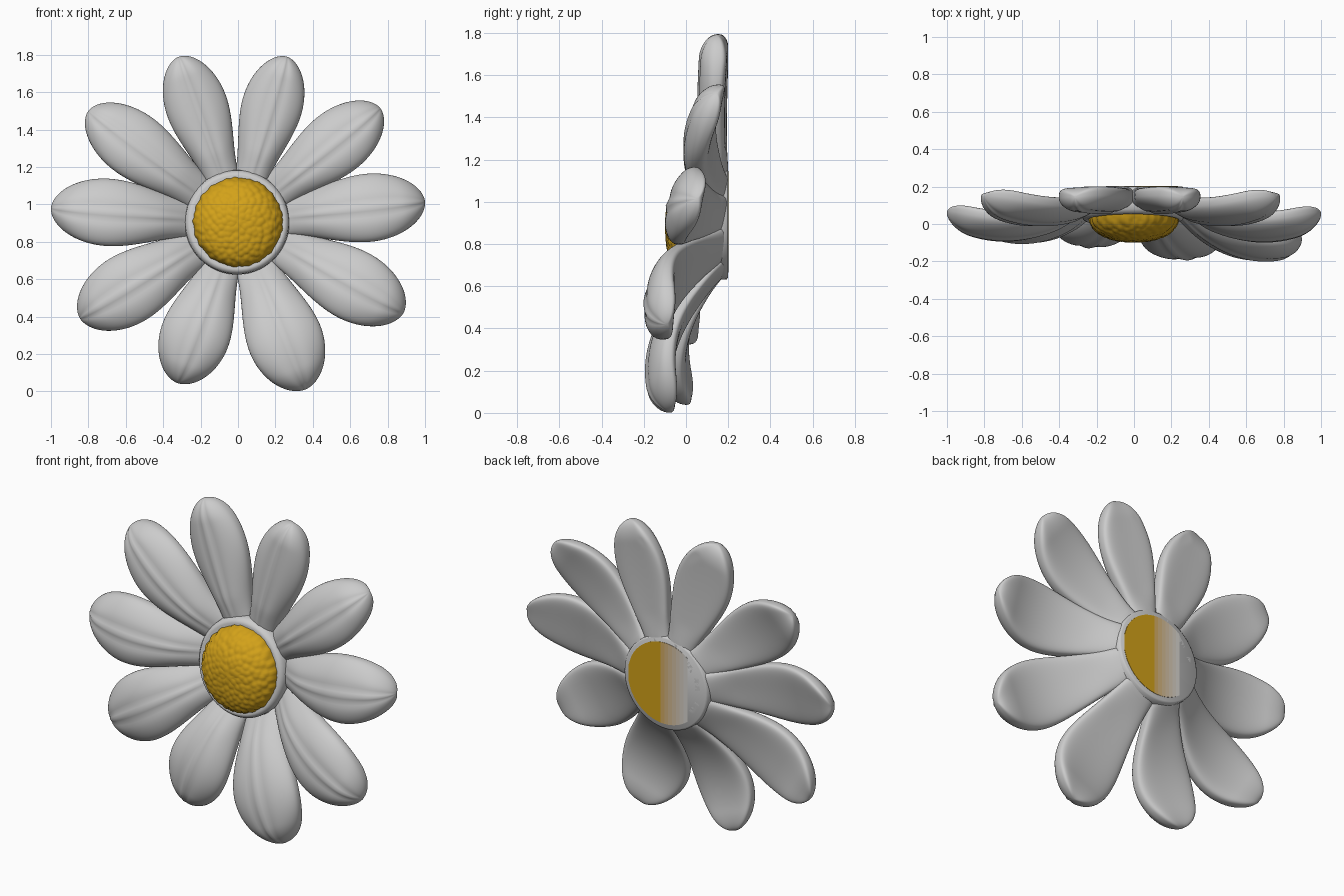
import bpy, math, random
from mathutils import Vector, kdtree

if "Cube" in bpy.data.objects:
    bpy.data.objects.remove(bpy.data.objects["Cube"])

random.seed(4)
CZ = 0.905          # height of the flower centre
BACK = 0.2          # flat back plane


def material(name, color):
    m = bpy.data.materials.new(name)
    m.diffuse_color = (*color, 1)
    m.use_nodes = True
    m.node_tree.nodes["Principled BSDF"].inputs["Base Color"].default_value = m.diffuse_color
    return m


YELLOW = (0.65, 0.36, 0.01)
GREY = (0.7, 0.7, 0.68)
yellow = material("pollen_yellow", YELLOW)


def make_object(name, verts, faces, mat=None):
    me = bpy.data.meshes.new(name)
    me.from_pydata(verts, [], faces)
    ob = bpy.data.objects.new(name, me)
    bpy.context.collection.objects.link(ob)
    if mat:
        me.materials.append(mat)
    bpy.ops.object.select_all(action='DESELECT')
    ob.select_set(True)
    bpy.context.view_layer.objects.active = ob
    bpy.ops.object.mode_set(mode='EDIT')
    bpy.ops.mesh.select_all(action='SELECT')
    bpy.ops.mesh.normals_make_consistent(inside=False)
    bpy.ops.object.mode_set(mode='OBJECT')
    bpy.ops.object.shade_smooth_by_angle(angle=math.radians(60))
    return ob


def skin(rings):
    """Join equal-length vertex rings into a closed tube."""
    n = len(rings[0])
    verts = [v for r in rings for v in r]
    faces = [(i * n + j, i * n + (j + 1) % n, (i + 1) * n + (j + 1) % n, (i + 1) * n + j)
             for i in range(len(rings) - 1) for j in range(n)]
    faces += [tuple(range(n)), tuple(range(len(verts) - n, len(verts)))]
    return verts, faces


def taper(t, start, power):
    """1 until start, then rounding down to 0 at t = 1."""
    if t <= start:
        return 1.0
    return max(0.0, 1 - ((t - start) / (1 - start)) ** 2) ** power


def petal(name, tip_x, tip_z, half_width, y_mid, y_tip, lean):
    axis = Vector((tip_x, 0, tip_z - CZ))
    length = axis.length
    axis.normalize()
    side = Vector((-axis.z, 0, axis.x))
    side.y = lean * side.z                   # upper edge leans back
    y_base = 0.135
    y_ctrl = (y_mid - 0.2 * y_base - 0.3 * y_tip) / 0.5
    rings, steps, n = [], 40, 64
    for i in range(steps + 1):
        t = math.sin(i / steps * math.pi / 2) * 0.9997
        r = 0.2 + (length - 0.2) * t
        b = max(0, (r - 0.24) / (length - 0.24))
        yc = (1 - b) ** 2 * y_base + 2 * b * (1 - b) * y_ctrl + b * b * y_tip
        s = min(1, t / 0.62)
        s = s * s * (3 - 2 * s)
        w = half_width * (0.53 + 0.47 * s) * taper(t, 0.62, 0.54)
        round_tip = taper(t, 0.84, 0.5)
        h = 0.066 * round_tip
        grow = min(1, t / 0.25)              # slimmer front where it meets the ring
        ring = []
        for j in range(n):
            a = 2 * math.pi * j / n
            u, v = math.cos(a), math.sin(a)
            v = math.copysign(abs(v) ** 0.72, v)
            y = h * v * (1.05 if v > 0 else 0.75 + 0.25 * grow)
            y += 0.03 * (u * u - 0.35) * round_tip * grow
            if v < 0:                        # raised vein between two grooves
                y += round_tip * grow * (0.015 * math.exp(-(u / 0.30) ** 2)
                                         - 0.015 * math.exp(-(u / 0.13) ** 2))
            p = axis * r + side * (w * u)
            ring.append((p.x, min(BACK, p.y + yc + y), p.z + CZ))
        rings.append(ring)
    return make_object(name, *skin(rings))


# Petals, clockwise from top: tip x, tip z, half width, y at middle, y at tip, lean
PETALS = [
    (0.26, 1.79, 0.162, 0.13, 0.145, 0.2), (0.76, 1.515, 0.172, 0.065, 0.145, 0.2),
    (1.00, 1.015, 0.182, -0.02, 0.055, 0.2), (0.885, 0.42, 0.190, -0.11, -0.09, 0.1),
    (0.36, 0.01, 0.202, -0.105, -0.08, 0.2), (-0.325, 0.045, 0.186, -0.05, 0.0, 0.2),
    (-0.845, 0.39, 0.190, -0.03, 0.035, 0.1), (-1.00, 0.98, 0.18, -0.015, 0.06, 0.2),
    (-0.80, 1.50, 0.174, 0.065, 0.145, 0.2), (-0.315, 1.79, 0.166, 0.13, 0.145, 0.2)]
for k, p in enumerate(PETALS):
    petal(f"petal_{k + 1:02d}", *p)

# Pale receptacle ring behind the dome, flat at the back
rings = []
for r, y in [(0.262, 0.2), (0.272, 0.193), (0.275, 0.15), (0.28, 0.07),
             (0.276, 0.04), (0.265, 0.025), (0.25, 0.018), (0.22, 0.03)]:
    ring = []
    for j in range(64):
        a = 2 * math.pi * j / 64
        lean = 0.14 * r * math.sin(a) if y < 0.1 else 0
        ring.append((r * math.cos(a) - 0.005, y + lean, CZ + r * math.sin(a)))
    rings.append(ring)
make_object("receptacle", *skin(rings))

# Bumpy yellow dome: swollen florets on a loose spiral seed pattern
R, DEPTH = 0.237, 0.145
SEEDS = 170
tree = kdtree.KDTree(SEEDS)
for k in range(SEEDS):
    r, a = math.sqrt((k + 0.5) / SEEDS), k * math.radians(137.508)
    jx, jy = random.uniform(-0.035, 0.035), random.uniform(-0.035, 0.035)
    tree.insert(Vector((r * math.cos(a) + jx, r * math.sin(a) + jy, 0)), k)
tree.balance()
rings = []
for i in range(49):
    f = i / 48 * math.pi / 2
    r = max(0.002, math.cos(f))
    ring = []
    for j in range(128):
        a = 2 * math.pi * j / 128
        d = tree.find(Vector((r * math.cos(a), r * math.sin(a), 0)))[2]
        bump = 0.007 * max(0, 1 - (d / 0.085) ** 2) * (0.4 + 0.6 * r)
        x, z = (R + bump) * r * math.cos(a), (R + bump) * r * math.sin(a)
        y = 0.04 - (DEPTH - 0.008 + bump) * math.sin(f) ** 0.9 + 0.14 * z * math.cos(f)
        ring.append((x, y, CZ + z))
    rings.append(ring)
make_object("flower_dome", *skin(rings), yellow)

# Stained patch on the flat back, fading from yellow to grey in strips
STRIPS = 8
edges = [-0.15 + 0.025 * k for k in range(STRIPS)] + [0.235]
for k in range(STRIPS):
    mix = (k + 0.5) / STRIPS if k < STRIPS - 1 else 1
    col = [g + (c - g) * mix for g, c in zip(GREY, YELLOW)]
    x0, x1 = edges[k], edges[k + 1]
    xs = [x0 + (x1 - x0) * i / 12 for i in range(13)]
    arc = [(x, math.sqrt(0.24 ** 2 - x * x)) for x in xs]
    outline = [(x, BACK + 0.002, CZ + z) for x, z in arc]
    outline += [(x, BACK + 0.002, CZ - z) for x, z in reversed(arc)]
    front = [(x, BACK - 0.003, z) for x, _, z in outline]
    make_object(f"back_stain_{k + 1}", *skin([front, outline]), material(f"stain_{k + 1}", col))
